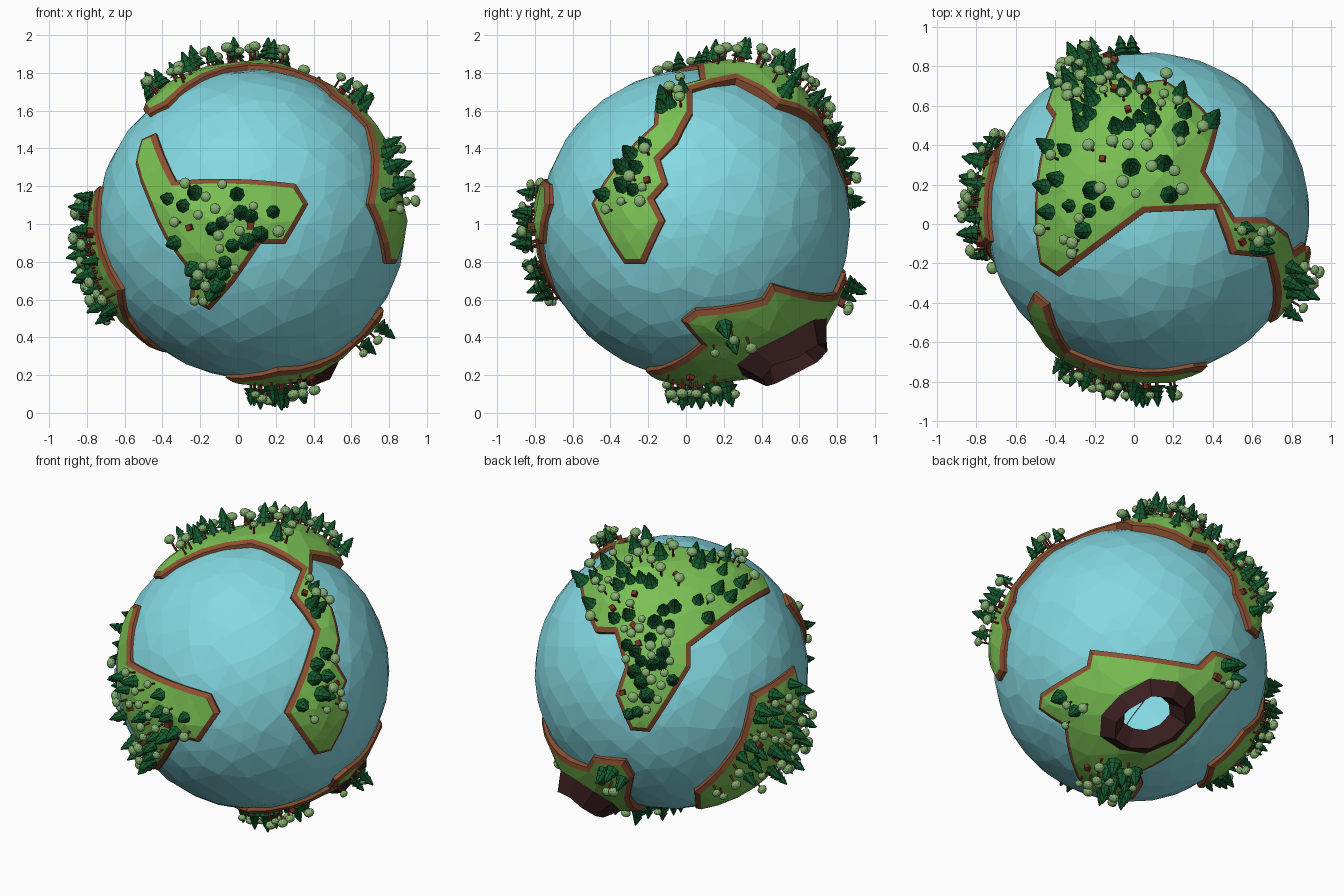
import bpy, bmesh, math, random
from mathutils import Vector, Matrix, geometry

if "Cube" in bpy.data.objects:
    bpy.data.objects.remove(bpy.data.objects["Cube"])

random.seed(11)
CENTRE, R = Vector((0.07, 0.05, 1.0)), 0.82
Z = Vector((0, 0, 1))
# directions of sight (azimuth, elevation) used to place points on the globe
FRONT, RIGHT, TOP, BACK, BELOW = (0, 0), (90, 0), (0, 90), (215, 22), (145, -30)


def material(name, rgb):
    m = bpy.data.materials.new(name)
    m.diffuse_color = (*rgb, 1)
    m.use_nodes = True
    m.node_tree.nodes["Principled BSDF"].inputs["Base Color"].default_value = m.diffuse_color
    return m


WATER = material("water_blue", (0.23, 0.69, 0.76))
GRASS = material("grass_green", (0.20, 0.54, 0.09))
EARTH = material("earth_brown", (0.26, 0.08, 0.032))
ROCK = material("dark_rock", (0.044, 0.014, 0.015))
PINE = material("pine_green", (0.008, 0.11, 0.03))
LEAF = material("sage_green", (0.235, 0.44, 0.165))
BARK = material("red_bark", (0.19, 0.03, 0.015))


def finish(name, bm, mat):
    me = bpy.data.meshes.new(name)
    bm.to_mesh(me)
    bm.free()
    me.materials.append(mat)
    ob = bpy.data.objects.new(name, me)
    ob.location = CENTRE
    bpy.context.collection.objects.link(ob)


def ray(view, u, v):
    """Direction of the globe point seen at u, v (in globe radii) from a view."""
    az, el = map(math.radians, view)
    h = Vector((math.sin(az), -math.cos(az), 0))
    side = Vector((math.cos(az), math.sin(az), 0))
    up, to_eye = Z * math.cos(el) - h * math.sin(el), h * math.cos(el) + Z * math.sin(el)
    return (side * u + up * v + to_eye * math.sqrt(max(0, 1.05 - u * u - v * v))).normalized()


def strips(name, loops, mat):
    """Closed bands of quads between successive loops."""
    bm = bmesh.new()
    rows = [[bm.verts.new(p) for p in loop] for loop in loops]
    n = len(rows[0])
    for a, b in zip(rows, rows[1:]):
        for i in range(n):
            j = (i + 1) % n
            bm.faces.new((a[i], a[j], b[j], b[i]))
    finish(name, bm, mat)


# volcano axis and outline
PEAK = ray(BELOW, 0.07, -0.37)
long_axis = ray(BELOW, 0.34, -0.22) - PEAK
long_axis = (long_axis - PEAK * long_axis.dot(PEAK)).normalized()
short_axis = PEAK.cross(long_axis)
wobble = [random.uniform(0.88, 1.1) for _ in range(10)]


def crater_loop(scale):
    return [(PEAK + long_axis * 0.37 * scale * w * math.cos(i * math.tau / 10)
             + short_axis * 0.255 * scale * w * math.sin(i * math.tau / 10)).normalized()
            for i, w in enumerate(wobble)]


HILLS = [(Vector((0.05, 0.5, 0.87)).normalized(), 0.085, 0.3), (PEAK, 0.06, 0.32)]


def inside(q, poly):
    odd = False
    for a, b in zip(poly, poly[1:] + poly[:1]):
        if (a.y > q.y) != (b.y > q.y) and q.x < a.x + (q.y - a.y) / (b.y - a.y) * (b.x - a.x):
            odd = not odd
    return odd


class Land:
    """Raised continent: earth rim around a faceted grass top."""

    def __init__(self, name, outline, hole=None):
        corners = [ray(view, *p) for view, pts in outline for p in pts]
        dirs = []
        for a, b in zip(corners, corners[1:] + corners[:1]):
            steps = max(1, math.ceil(a.angle(b) / 0.18))
            dirs += [a.slerp(b, k / steps) for k in range(steps)]
        self.c = sum(dirs, Vector()).normalized()
        self.x = self.c.orthogonal().normalized()
        self.y = self.c.cross(self.x)
        poly = [self.flat(d) for d in dirs]
        if sum(a.cross(b) for a, b in zip(poly, poly[1:] + poly[:1])) < 0:
            poly.reverse()
        self.edge = []
        for i, q in enumerate(poly):  # mitred inset
            e0 = (q - poly[i - 1]).normalized()
            e1 = (poly[(i + 1) % len(poly)] - q).normalized()
            n0, n1 = Vector((-e0.y, e0.x)), Vector((-e1.y, e1.x))
            m = (n0 + n1).normalized()
            self.edge.append(q + m * 0.035 * (1 + q.length_squared / 4) / max(0.65, m.dot(n0)))
        rim, top = [self.globe(q) for q in poly], [self.globe(q) for q in self.edge]
        strips(name + "_rim", [[d * R * 0.98 for d in rim],
                               [d * (self.height(t) - 0.015) for d, t in zip(rim, top)],
                               [t * self.height(t) for t in top]], EARTH)
        self.hole = [self.flat(d) for d in hole] if hole else []
        self.grass(name + "_grass")

    def flat(self, d):
        return Vector((d.dot(self.x), d.dot(self.y))) * 2 / (1 + d.dot(self.c))

    def globe(self, q):
        s = q.length_squared / 4
        return (self.c * (1 - s) + self.x * q.x + self.y * q.y).normalized()

    def gap(self, q):
        best = 9
        for a, b in zip(self.edge, self.edge[1:] + self.edge[:1]):
            t = min(1, max(0, (q - a).dot(b - a) / max(1e-9, (b - a).length_squared)))
            best = min(best, (a + (b - a) * t - q).length)
        return best / (1 + q.length_squared / 4)

    def height(self, d):
        h = 1.038 + 0.022 * min(1, self.gap(self.flat(d)) / 0.15)
        return R * (h + sum(k * math.exp(-(d.angle(p) / w) ** 2) for p, k, w in HILLS))

    def holds(self, q):
        return inside(q, self.edge) and not (self.hole and inside(q, self.hole))

    def grass(self, name):
        pts, edges = [], []
        for loop in (self.edge, self.hole):
            k, n = len(pts), len(loop)
            pts += loop
            edges += [(k + i, k + (i + 1) % n) for i in range(n)]
        for i in range(-16, 17):
            for j in range(-16, 17):
                q = Vector((i + random.uniform(-.3, .3), j + random.uniform(-.3, .3))) * 0.17
                if self.holds(q) and self.gap(q) > 0.05:
                    pts.append(q)
        out = geometry.delaunay_2d_cdt(pts, edges, [], 0, 1e-5)
        bm = bmesh.new()
        dirs = [self.globe(q) for q in out[0]]
        vs = [bm.verts.new(d * self.height(d)) for d in dirs]
        for f in out[2]:
            if self.holds(sum((out[0][i] for i in f), Vector((0, 0))) / 3):
                bm.faces.new([vs[i] for i in f])
        finish(name, bm, GRASS)


front_land = Land("front_land", [(FRONT, [
    (-.75, .39), (-.71, .55), (-.62, .59), (-.49, .28), (.29, .26), (.37, .13), (.22, -.13), (.06, -.13),
    (-.11, -.38), (-.27, -.56), (-.40, -.49), (-.38, -.33), (-.56, -.09), (-.66, .13)])])
left_land = Land("left_land", [
    (BACK, [(.90, .07), (.59, -.12), (.51, -.45), (.17, -.85)]), (BELOW, [(.58, -.72), (.56, -.9)]),
    (FRONT, [(-.80, -.62), (-.84, -.43), (-1.0, -.04)])])
top_land = Land("top_land", [
    (TOP, [(-.70, .06), (-.67, -.31), (-.55, -.39), (-.02, .01), (.42, .03), (.52, -.25), (.75, -.27)]),
    (RIGHT, [(-.675, .13), (-.46, -.26), (-.33, -.26), (-.2, .02), (-.27, .16), (-.18, .26), (-.23, .42),
             (-.12, .53)]),
    (TOP, [(.73, -.02), (.54, -.02), (.35, .26), (.43, .53)]),
    (BACK, [(-.55, .33), (-.41, .33), (-.34, .09), (-.41, -.12), (-.30, -.38), (-.16, -.39), (.14, .09),
            (.14, .24)])])
bottom_land = Land("bottom_land", [
    (RIGHT, [(-.09, -.63), (.0, -.56), (.44, -.49), (.50, -.39)]),
    (BELOW, [(.43, .02), (.54, .13), (.75, .07), (.74, -.09), (.54, -.34), (.25, -.65), (.05, -.78),
             (.09, -.87), (.04, -.98), (-.33, -.91)]), (RIGHT, [(.04, -.78)])],
    crater_loop(1))

# volcano cone with an open throat
strips("volcano", [[d * bottom_land.height(d) for d in crater_loop(1)],
                   [d * R * random.uniform(1.17, 1.22) for d in crater_loop(0.64)],
                   [d * R * 0.98 for d in crater_loop(0.5)]], ROCK)

# ocean: faceted hollow globe, open below the volcano
bm = bmesh.new()
for i in range(380):
    z = 1 - (2 * i + 1) / 380
    r, a = math.sqrt(1 - z * z), i * 2.39996
    p = Vector((r * math.cos(a), r * math.sin(a), z)) + Vector([random.uniform(-.04, .04) for _ in range(3)])
    bm.verts.new(p.normalized() * R)
bmesh.ops.convex_hull(bm, input=bm.verts)
bmesh.ops.recalc_face_normals(bm, faces=bm.faces)
bmesh.ops.delete(bm, geom=[f for f in bm.faces if f.calc_center_median().angle(PEAK) < 0.24], context='FACES')
finish("ocean", bm, WATER)

# trees
pines, crowns, trunks = bmesh.new(), bmesh.new(), bmesh.new()


def cone(bm, base, z0, z1, r0, r1, sides):
    bmesh.ops.create_cone(bm, cap_ends=True, segments=sides, radius1=r0, radius2=r1, depth=z1 - z0,
                          matrix=base @ Matrix.Translation((0, 0, (z0 + z1) / 2)))


def plant(land, d, number):
    s = random.uniform(0.8, 1.15)
    base = (Matrix.Translation(d * (land.height(d) - 0.008)) @ d.to_track_quat('Z', 'Y').to_matrix().to_4x4()
            @ Matrix.Rotation(random.uniform(0, 6), 4, 'Z') @ Matrix.Scale(s, 4))
    if number % 15 == 7:  # stump
        bmesh.ops.create_cube(trunks, size=0.035, matrix=base @ Matrix.Translation((0, 0, 0.015)))
    elif number % 2:  # round tree
        cone(trunks, base, 0, 0.06, 0.007, 0.006, 5)
        bmesh.ops.create_icosphere(crowns, subdivisions=2, radius=0.03, matrix=base @ Matrix.Translation(
            (0, 0, 0.075)) @ Matrix.Diagonal((1, 1, 0.8, 1)))
    else:  # tiered conifer
        cone(trunks, base, 0, 0.035, 0.009, 0.009, 5)
        for z0, z1, r in ((.025, .07, .045), (.05, .095, .036), (.078, .125, .026)):
            cone(pines, base, z0, z1, r, 0.004, 7)


GROVES = [  # land, view, u, v, spread, count
    (top_land, TOP, -.2, .25, .36, 36), (top_land, TOP, -.28, .78, .17, 26), (top_land, TOP, -.42, -.1, .15, 5),
    (top_land, TOP, .1, .6, .25, 14), (top_land, TOP, .63, -.12, .1, 11), (top_land, RIGHT, -.38, .28, .2, 14),
    (top_land, BACK, -.15, -.08, .2, 13), (front_land, FRONT, -.3, .1, .27, 17),
    (front_land, FRONT, -.05, -.05, .2, 13), (front_land, FRONT, -.29, -.38, .12, 14),
    (left_land, BACK, .74, -.38, .4, 56), (bottom_land, BELOW, -.14, -.82, .18, 26),
    (bottom_land, BELOW, -.48, -.3, .14, 5), (bottom_land, BELOW, .62, 0, .14, 6)]
planted = []
for land, view, u, v, spread, count in GROVES:
    heart, left = ray(view, u, v), count
    for _ in range(count * 14):
        d = (heart + Vector([random.uniform(-spread, spread) for _ in range(3)])).normalized()
        q = land.flat(d)
        if left and land.holds(q) and land.gap(q) > 0.012 and all((d - p).length > 0.055 for p in planted):
            if land is bottom_land and min((d - p).length for p in crater_loop(1)) < 0.05:
                continue
            planted.append(d)
            plant(land, d, len(planted))
            left -= 1
finish("conifer_crowns", pines, PINE)
finish("round_tree_crowns", crowns, LEAF)
finish("tree_trunks", trunks, BARK)
